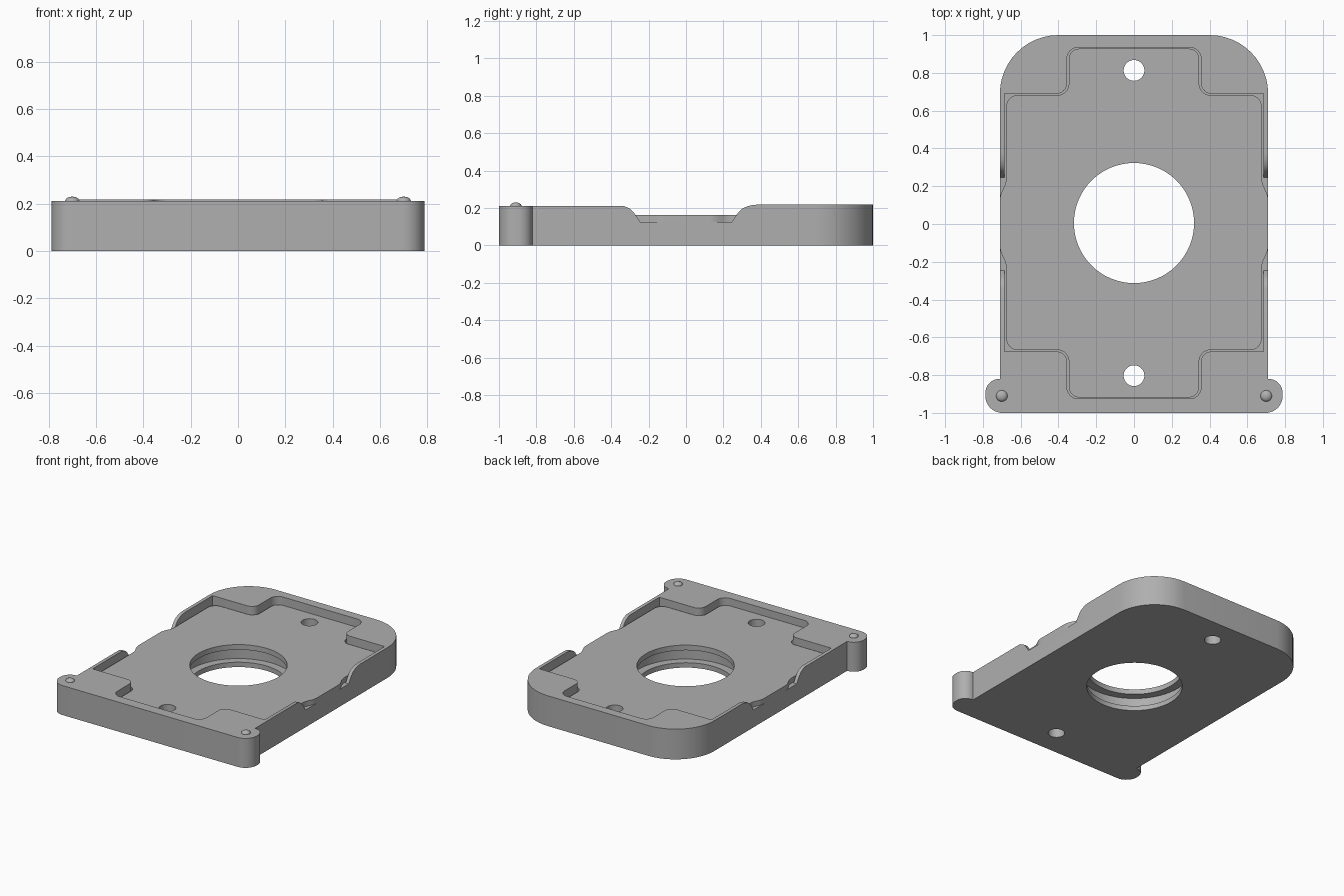
import bpy, bmesh, math
from mathutils import Vector

cube = bpy.data.objects.get("Cube")
if cube:
    bpy.data.objects.remove(cube, do_unlink=True)

grey = bpy.data.materials.new("plain_grey")
grey.use_nodes = True
colour = (0.43, 0.43, 0.43, 1)
grey.diffuse_color = colour
grey.node_tree.nodes["Principled BSDF"].inputs["Base Color"].default_value = colour


def rounded(corners, steps=12):
    """Closed outline from (x, y, radius) corners."""
    out = []
    for i, (x, y, r) in enumerate(corners):
        p = Vector((x, y))
        if r == 0:
            out.append(p)
            continue
        u = (Vector(corners[i - 1][:2]) - p).normalized()
        v = (Vector(corners[(i + 1) % len(corners)][:2]) - p).normalized()
        half = u.angle(v) / 2
        t = r / math.tan(half)
        c = p + (u + v).normalized() * (r / math.sin(half))
        a, b = p + u * t - c, p + v * t - c
        w = math.pi - 2 * half
        out += [c + (a * math.sin(w * (1 - k / steps)) + b * math.sin(w * k / steps)) / math.sin(w)
                for k in range(steps + 1)]
    return out


def mirrored(half):
    return rounded(half + [(-x, y, r) for x, y, r in reversed(half)])


def finish(name, bm):
    bmesh.ops.recalc_face_normals(bm, faces=bm.faces)
    mesh = bpy.data.meshes.new(name)
    bm.to_mesh(mesh)
    bm.free()
    mesh.materials.append(grey)
    ob = bpy.data.objects.new(name, mesh)
    bpy.context.collection.objects.link(ob)
    return ob


def prism(name, outline, low, high, along_x=False):
    bm = bmesh.new()
    rings = []
    for h in (low, high):
        rings.append([bm.verts.new((h, p[0], p[1]) if along_x else (p[0], p[1], h))
                      for p in outline])
        bm.faces.new(rings[-1])
    lower, upper = rings
    for i in range(len(outline)):
        bm.faces.new((lower[i - 1], lower[i], upper[i], upper[i - 1]))
    return finish(name, bm)


def disc(x, y, r, low, high, sides=64):
    ring = [(x + r * math.cos(2 * math.pi * k / sides), y + r * math.sin(2 * math.pi * k / sides))
            for k in range(sides)]
    return prism("cutter", ring, low, high)


def activate(ob):
    bpy.ops.object.select_all(action="DESELECT")
    ob.select_set(True)
    bpy.context.view_layer.objects.active = ob


def cut(ob, cutter):
    cutter.hide_render = True
    mod = ob.modifiers.new("cut", "BOOLEAN")
    mod.operation, mod.solver, mod.object = "DIFFERENCE", "EXACT", cutter
    activate(ob)
    bpy.ops.object.modifier_apply(modifier=mod.name)
    bpy.data.objects.remove(cutter, do_unlink=True)


HOLE_Y = 0.005
SEAT, PLATE_TOP, TOP_FRONT, TOP_BACK = 0.125, 0.162, 0.212, 0.218

# Tray body with front ears and round back corners
tray = prism("tray", mirrored([
    (0.787, -1, 0.09), (0.787, -0.82, 0.075), (0.71, -0.82, 0), (0.71, 1, 0.31)]), 0, TOP_BACK)

# Slightly lower front half
cut(tray, prism("cutter", [(-1, -1.2), (1, -1.2), (1, 0), (-1, 0)], TOP_FRONT, 0.4))

# Recess that seats the plate
cut(tray, prism("cutter", mirrored([
    (0.355, -0.925, 0.06), (0.355, -0.675, 0.055), (0.685, -0.675, 0),
    (0.685, 0.69, 0), (0.355, 0.69, 0.055), (0.355, 0.935, 0.06)]), SEAT, 0.4))

# Scooped notch through both side walls
side = [(0.38, 0.4), (0.38, 0.218), (0.35, 0.215), (0.325, 0.208), (0.3, 0.196),
        (0.283, 0.181), (0.27, 0.163), (0.245, SEAT)]
cut(tray, prism("cutter", side + [(-y, z) for y, z in reversed(side)], -1, 1, along_x=True))

# Cover plate with side tabs
plate = prism("cover_plate", mirrored([
    (0.345, -0.918, 0.055), (0.345, -0.667, 0.06), (0.676, -0.667, 0.06),
    (0.676, -0.21, 0.12), (0.71, -0.14, 0.12), (0.71, 0.15, 0.12), (0.676, 0.22, 0.12),
    (0.676, 0.682, 0.06), (0.345, 0.682, 0.06), (0.345, 0.928, 0.055)]), SEAT, PLATE_TOP)

# Central opening, its inner groove and the two screw holes
cut(tray, disc(0, HOLE_Y, 0.375, 0.035, 0.3))
for part in (tray, plate):
    cut(part, disc(0, HOLE_Y, 0.318, -0.1, 0.4))
    for y in (-0.803, 0.813):
        cut(part, disc(0, y, 0.055, -0.1, 0.4, 32))

# Small domed pins on the ears
pins = []
for label, sx in (("left", 1), ("right", -1)):
    bm = bmesh.new()
    bmesh.ops.create_uvsphere(bm, u_segments=24, v_segments=12, radius=0.03)
    bmesh.ops.scale(bm, vec=(1, 1, 0.6), verts=bm.verts)
    bmesh.ops.translate(bm, vec=(sx * 0.7, -0.91, TOP_FRONT), verts=bm.verts)
    pins.append(finish(label + "_pin", bm))

for ob in [tray, plate] + pins:
    activate(ob)
    bpy.ops.object.shade_smooth_by_angle(angle=math.radians(30))
